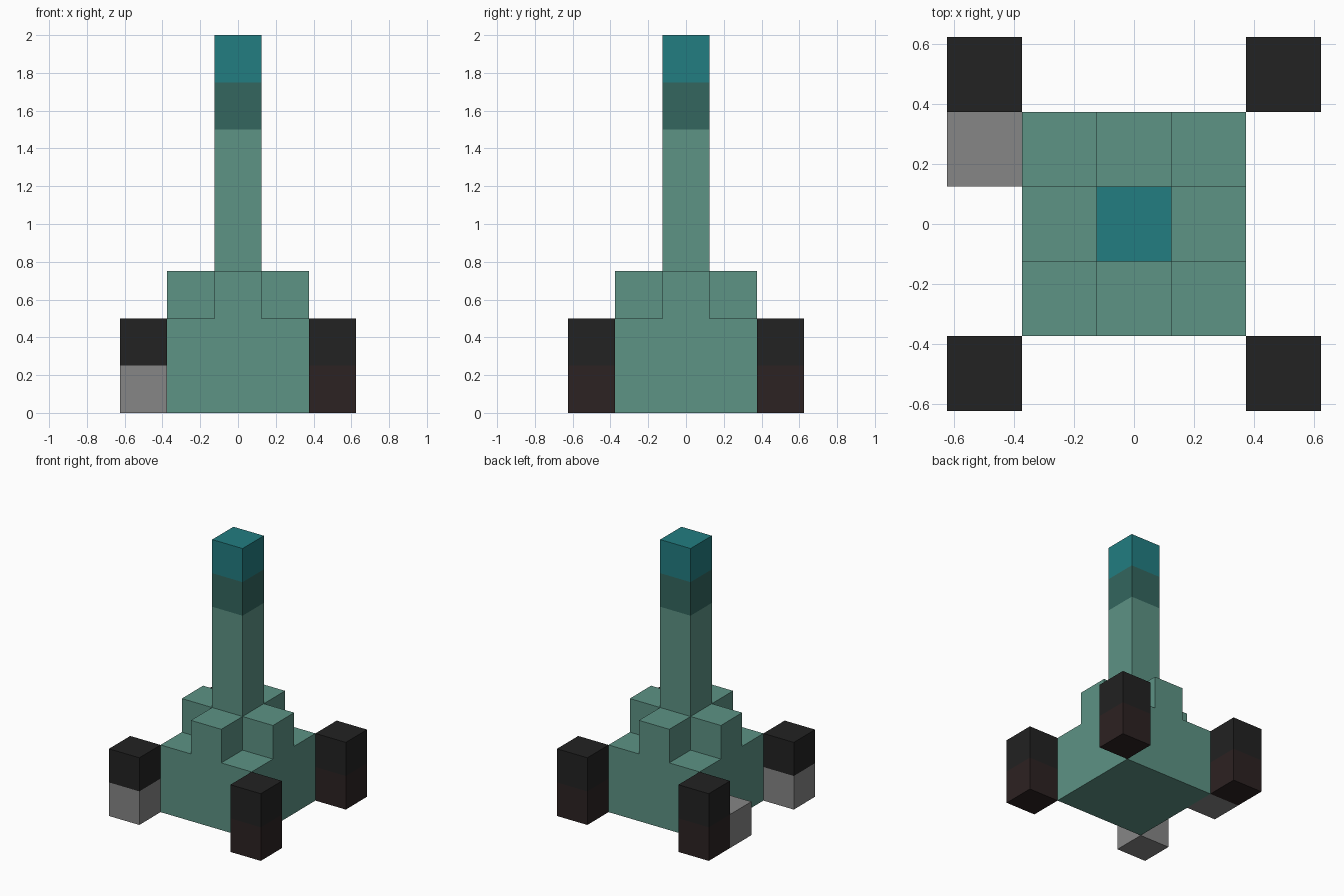
import bpy
import bmesh

cube = bpy.data.objects.get("Cube")
if cube:
    bpy.data.objects.remove(cube, do_unlink=True)

U = 0.25  # edge of one block


def material(name, rgb):
    """Flat material from 8-bit display values, converted to linear."""
    lin = [((c / 255 + 0.055) / 1.055) ** 2.4 for c in rgb]
    m = bpy.data.materials.new(name)
    m.use_nodes = True
    m.diffuse_color = (*lin, 1)
    bsdf = m.node_tree.nodes["Principled BSDF"]
    bsdf.inputs["Base Color"].default_value = (*lin, 1)
    bsdf.inputs["Roughness"].default_value = 0.9
    return m


sage = material("sage green", (93, 147, 133))
pine = material("dark pine green", (51, 102, 94))
teal = material("teal", (34, 125, 129))
black = material("soft black", (34, 34, 34))
brown = material("dark brown", (44, 34, 34))
grey = material("mid grey", (134, 134, 134))


def square(half):
    return [(-half, -half), (half, -half), (half, half), (-half, half)]


def stack(name, outline, levels, mats, at=(0, 0)):
    """Raise an outline through the levels, one material for each storey (in blocks)."""
    bm = bmesh.new()
    rings = [[bm.verts.new(((x + at[0]) * U, (y + at[1]) * U, z * U)) for x, y in outline]
             for z in levels]
    n = len(outline)
    for s, (low, high) in enumerate(zip(rings, rings[1:])):
        for i in range(n):
            j = (i + 1) % n
            bm.faces.new((low[i], low[j], high[j], high[i])).material_index = s
    bm.faces.new(rings[0][::-1]).material_index = 0
    bm.faces.new(rings[-1]).material_index = len(mats) - 1
    mesh = bpy.data.meshes.new(name)
    bm.to_mesh(mesh)
    bm.free()
    for m in mats:
        mesh.materials.append(m)
    obj = bpy.data.objects.new(name, mesh)
    bpy.context.collection.objects.link(obj)
    return obj


# Square base and the plus-shaped step on it
stack("base", square(1.5), (0, 2), [sage])
a, b = 0.5, 1.5
arm = [(-a, -a), (-a, -b), (a, -b)]
cross = []
for _ in range(4):
    cross += arm
    arm = [(-y, x) for x, y in arm]
stack("cross_step", cross, (2, 3), [sage])

# Tower with a dark band and a teal tip
stack("tower", square(0.5), (3, 6, 7, 8), [sage, pine, teal])

# Corner posts, the front one on the right has a grey foot
for x, side in ((2, "left"), (-2, "right")):
    for y, end in ((-2, "front"), (2, "back")):
        foot = grey if (side, end) == ("right", "front") else brown
        stack(f"{end}_{side}_post", square(0.5), (0, 1, 2), [foot, black], (x, y))

# Single grey block beside the back right post
stack("side_block", square(0.5), (0, 1), [grey], (-2, 1))
